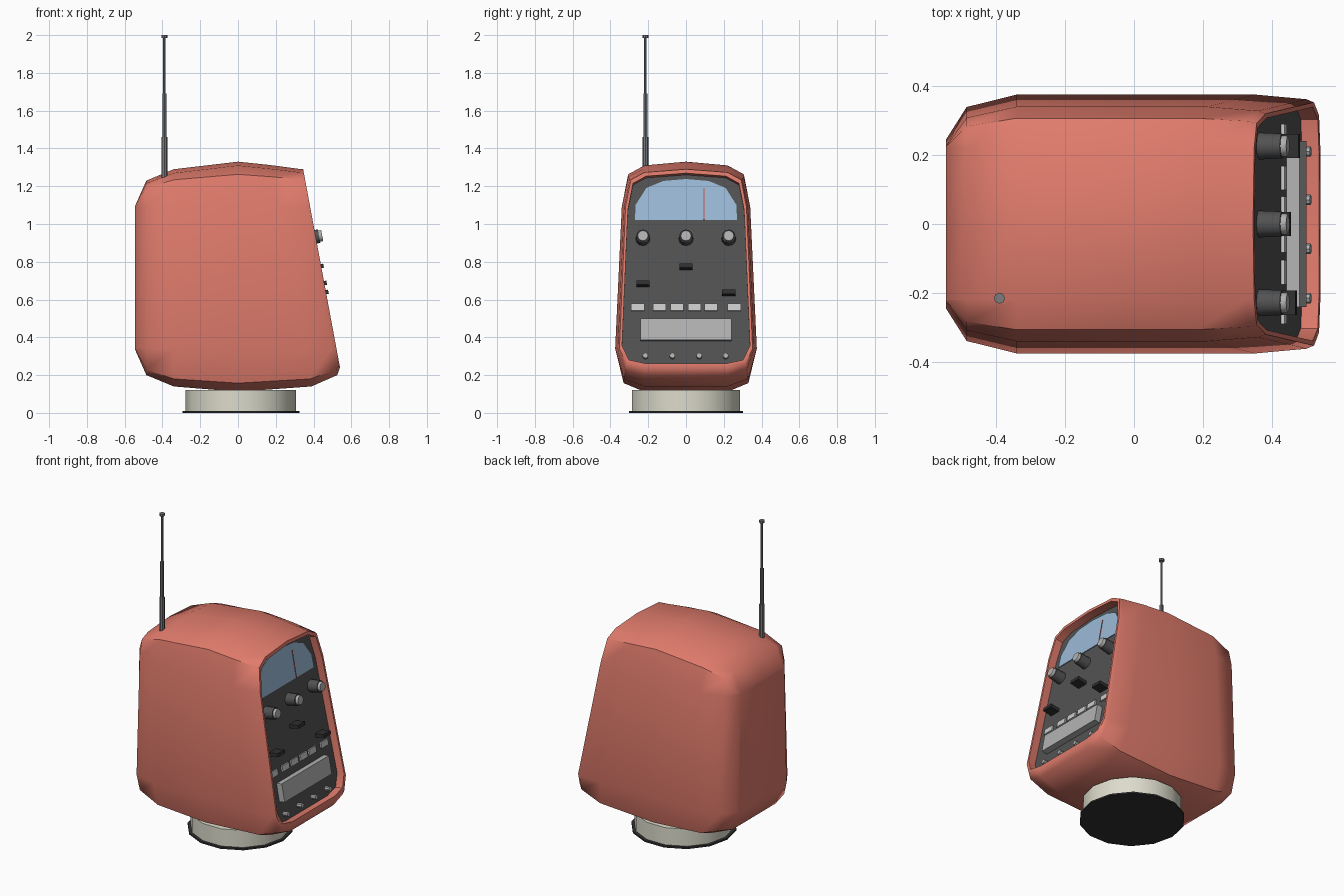
import bpy, bmesh, math
from mathutils import Matrix, Vector

if "Cube" in bpy.data.objects:
    bpy.data.objects.remove(bpy.data.objects["Cube"])

def material(name, rgb):
    m = bpy.data.materials.new(name)
    m.diffuse_color = (*rgb, 1)
    m.use_nodes = True
    m.node_tree.nodes["Principled BSDF"].inputs["Base Color"].default_value = m.diffuse_color
    return m

CORAL = material("coral", (0.75, 0.2, 0.15))
DARK = material("dark", (0.085, 0.085, 0.085))
BLACK = material("black", (0.03, 0.03, 0.03))
GLASS = material("glass", (0.33, 0.49, 0.68))
RED = material("red", (0.55, 0.09, 0.06))
CREAM = material("cream", (0.72, 0.71, 0.6))
SILVER = material("silver", (0.45, 0.45, 0.45))
STEEL = material("steel", (0.2, 0.2, 0.2))
WHITE = material("white", (0.68, 0.68, 0.66))

def finish(bm, name, mat, angle=None):
    bmesh.ops.recalc_face_normals(bm, faces=bm.faces)
    mesh = bpy.data.meshes.new(name)
    bm.to_mesh(mesh)
    bm.free()
    ob = bpy.data.objects.new(name, mesh)
    bpy.context.collection.objects.link(ob)
    mesh.materials.append(mat)
    if angle:
        bpy.ops.object.select_all(action='DESELECT')
        ob.select_set(True)
        bpy.context.view_layer.objects.active = ob
        bpy.ops.object.shade_smooth_by_angle(angle=math.radians(angle))
    return ob

# Slanted front plane: local x = +y, local y = up the slope, local z = outwards
SLOPE = 0.1857
RECESS = 0.05
NORMAL = Vector((1, 0, SLOPE)).normalized()
UP = Vector((-SLOPE, 0, 1)).normalized()

def front_x(z):
    return 0.345 + (1.29 - z) * SLOPE

def on_panel(y, z, lift=0.0):
    p = Vector((front_x(z) - RECESS / NORMAL.x, y, z)) + NORMAL * lift
    m = Matrix(((0, UP.x, NORMAL.x), (1, UP.y, NORMAL.y), (0, UP.z, NORMAL.z))).to_4x4()
    m.translation = p
    return m

def panel_box(name, y, z, w, h, depth, mat):
    bm = bmesh.new()
    bmesh.ops.create_cube(bm, size=1, matrix=on_panel(y, z, depth / 2) @ Matrix.Diagonal((w, h, depth, 1)))
    return finish(bm, name, mat)

def lathe(name, profile, matrix, sides, mat):
    """Revolve (radius, height) pairs around local z and cap both ends."""
    bm = bmesh.new()
    rings = []
    for r, h in profile:
        rings.append([bm.verts.new(matrix @ Vector((r * math.cos(a), r * math.sin(a), h)))
                      for a in (2 * math.pi * i / sides for i in range(sides))])
    for a, b in zip(rings, rings[1:]):
        for i in range(sides):
            j = (i + 1) % sides
            bm.faces.new((a[i], a[j], b[j], b[i]))
    bm.faces.new(rings[0])
    bm.faces.new(rings[-1])
    return finish(bm, name, mat, 40)

# Body cross-section: boxy with two-step corners, narrower at the top
def section(x_of_z, top, bottom, d):
    ty, by = 0.22, 0.24
    half = [(0, top), (ty, top - 0.02 * min(1, d / 0.12)),
            (ty + 0.72 * d, 1.09 + 0.72 * (top - 1.09)), (ty + d, 1.09),
            (by + 1.125 * d, 0.34), (by + 0.75 * d, 0.34 + 0.8 * (bottom - 0.34)),
            (by - 0.02, bottom), (0, bottom)]
    pts = half + [(-y, z) for y, z in half[-2:0:-1]]
    return [Vector((x_of_z(z), y, z)) for y, z in pts]

rings = [section(lambda z, x=x: x, t, b, d) for x, t, b, d in (
    (-0.545, 1.095, 0.335, 0.004), (-0.485, 1.23, 0.2, 0.088),
    (-0.34, 1.29, 0.14, 0.12), (0.0, 1.33, 0.112, 0.12))]
rings += [section(lambda z, o=o: front_x(z) - o, t, b, d) for o, t, b, d in (
    (0.17, 1.312, 0.14, 0.12), (0.022, 1.292, 0.2, 0.108), (0.0, 1.29, 0.24, 0.1))]
centre = Vector((front_x(0.77), 0, 0.77))
rim = [centre + (p - centre) * 0.96 for p in rings[-1]]
back = [p - NORMAL * RECESS for p in rim]
rings += [rim, back]

bm = bmesh.new()
loops = [[bm.verts.new(p) for p in ring] for ring in rings]
for a, b in zip(loops, loops[1:]):
    for i in range(len(a)):
        j = (i + 1) % len(a)
        bm.faces.new((a[i], a[j], b[j], b[i]))
bm.faces.new(loops[0])
finish(bm, "body_shell", CORAL, 50)

# Recessed control panel
bm = bmesh.new()
face = bm.faces.new([bm.verts.new(p) for p in back])
bmesh.ops.solidify(bm, geom=[face], thickness=0.001)
finish(bm, "control_panel", DARK)

# Dial window and needle
arch = [(0.27, 1.02), (0.267, 1.1), (0.21, 1.19), (0.12, 1.227), (0, 1.237)]
arch += [(-y, z) for y, z in arch[-2::-1]]
bm = bmesh.new()
low = [bm.verts.new(on_panel(y, z).translation) for y, z in arch]
high = [bm.verts.new(on_panel(y, z, 0.005).translation) for y, z in arch]
for i in range(len(arch)):
    j = (i + 1) % len(arch)
    bm.faces.new((low[i], low[j], high[j], high[i]))
bm.faces.new(high)
finish(bm, "dial_window", GLASS)
panel_box("dial_needle", 0.095, 1.105, 0.004, 0.17, 0.008, RED)

# Large knobs with silver caps
for y in (-0.228, 0, 0.226):
    m = on_panel(y, 0.923)
    lathe("knob", [(0.039, 0), (0.036, 0.068)], m, 12, DARK)
    lathe("knob_cap", [(0.03, 0.06), (0.03, 0.08), (0.027, 0.085)], m, 12, SILVER)

# Lever switches
for y, z in ((0, 0.768), (-0.228, 0.678), (0.226, 0.63)):
    panel_box("switch", y, z, 0.07, 0.022, 0.063, BLACK)

# Row of push buttons
for y in (-0.255, -0.14, -0.048, 0.045, 0.133, 0.255):
    panel_box("push_button", y, 0.558, 0.07, 0.037, 0.01, WHITE)

# Wide lower plate
panel_box("lower_plate", 0, 0.436, 0.48, 0.115, 0.038, SILVER)

# Small bottom pegs
for y in (-0.215, -0.072, 0.07, 0.21):
    lathe("peg", [(0.015, 0), (0.015, 0.034)], on_panel(y, 0.298), 8, SILVER)

# Pedestal and foot
lathe("pedestal", [(0.292, 0.008), (0.292, 0.12)], Matrix.Translation((0.015, 0, 0)), 14, CREAM)
lathe("foot_disc", [(0.31, 0), (0.31, 0.01)], Matrix.Translation((0.015, 0, 0)), 14, BLACK)

# Telescopic antenna
lathe("antenna", [(0.016, 1.2), (0.016, 1.46), (0.011, 1.46), (0.011, 1.69), (0.007, 1.69),
                  (0.007, 1.985), (0.016, 1.985), (0.016, 2.0)],
      Matrix.Translation((-0.39, -0.215, 0)), 8, STEEL)
